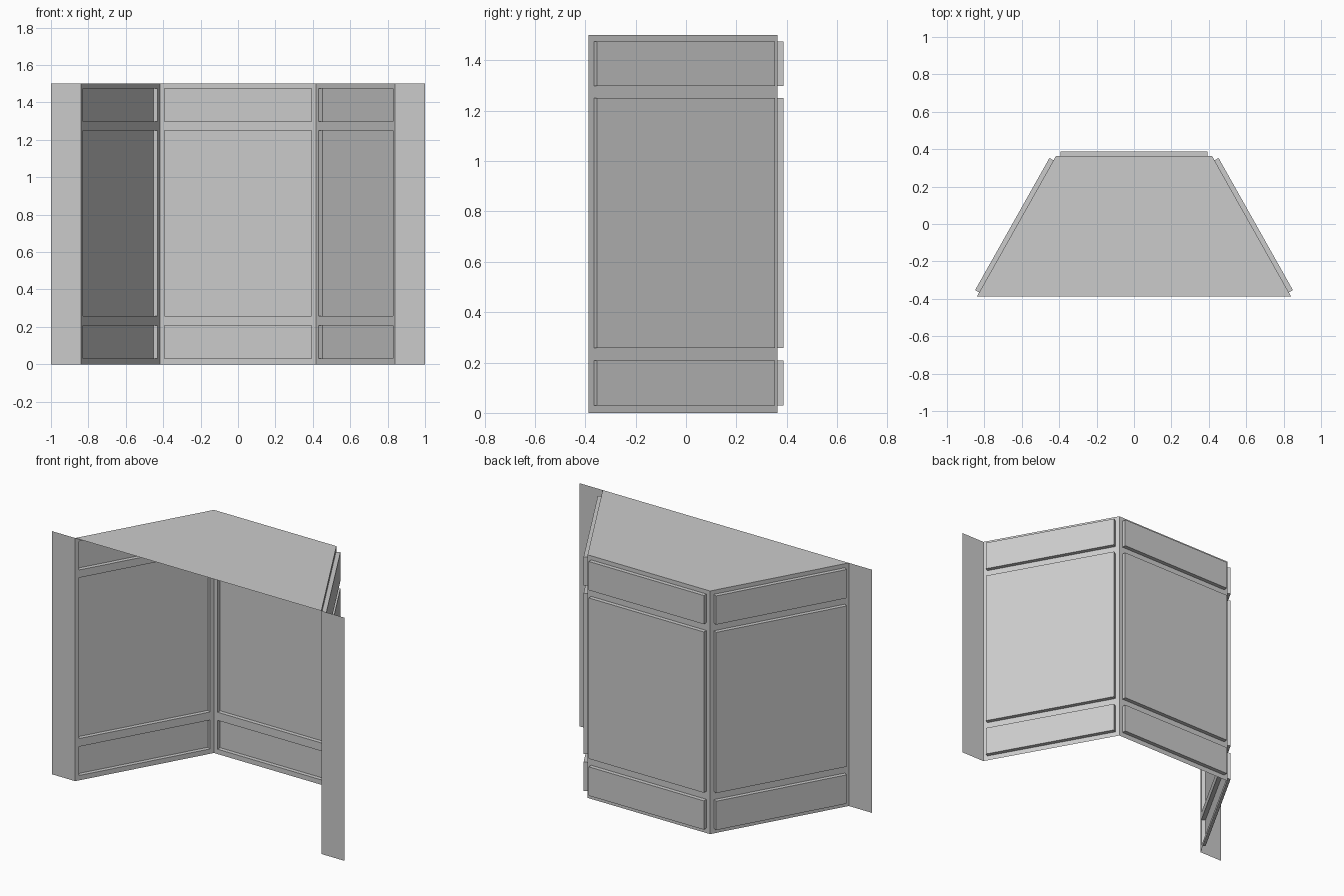
import bpy, bmesh
from mathutils import Vector

if "Cube" in bpy.data.objects:
    bpy.data.objects.remove(bpy.data.objects["Cube"])

H = 1.5          # wall height
FRONT = -0.3875  # plane of the flat side wings
BACK = 0.3625    # plane of the middle wall
MARGIN = 0.025   # frame width beside each panel
DEPTH = 0.025    # how far panels push outward
LEVELS = [0, 0.03, 0.208, 0.258, 1.25, 1.298, 1.475, H]
PANEL_ROWS = (1, 3, 5)

# plan of the wall, left to right
PLAN = [Vector((x, y, 0)) for x, y in
        [(-1, FRONT), (-0.84, FRONT), (-0.418, BACK),
         (0.418, BACK), (0.84, FRONT), (1, FRONT)]]
UP = Vector((0, 0, 1))


def make_object(name, bm):
    bmesh.ops.remove_doubles(bm, verts=bm.verts[:], dist=1e-5)
    mesh = bpy.data.meshes.new(name)
    bm.to_mesh(mesh)
    bm.free()
    obj = bpy.data.objects.new(name, mesh)
    bpy.context.collection.objects.link(obj)


def face(bm, points):
    return bm.faces.new([bm.verts.new(p) for p in points])


def flat(name, points):
    bm = bmesh.new()
    face(bm, points)
    make_object(name, bm)


def panelled_wall(name, a, b):
    """Thin wall whose three panels are pushed outward, hollow inside."""
    bm = bmesh.new()
    along = (b - a).normalized()
    out = UP.cross(along)
    cols = [a, a + along * MARGIN, b - along * MARGIN, b]
    panels = []
    for r, (z0, z1) in enumerate(zip(LEVELS, LEVELS[1:])):
        for c, (p, q) in enumerate(zip(cols, cols[1:])):
            f = face(bm, [q + UP * z0, p + UP * z0, p + UP * z1, q + UP * z1])
            if c == 1 and r in PANEL_ROWS:
                panels.append(f)
    for f in panels:
        ext = bmesh.ops.extrude_face_region(bm, geom=[f])
        verts = [g for g in ext["geom"] if isinstance(g, bmesh.types.BMVert)]
        bmesh.ops.translate(bm, verts=verts, vec=out * DEPTH)
        if f.is_valid:
            bmesh.ops.delete(bm, geom=[f], context='FACES_ONLY')
    make_object(name, bm)


# flat wings on either side of the bay
for name, i in (("left_wing", 0), ("right_wing", 4)):
    a, b = PLAN[i], PLAN[i + 1]
    flat(name, [b, a, a + UP * H, b + UP * H])

# three panelled bay walls
for name, i in (("left_bay_wall", 1), ("back_bay_wall", 2), ("right_bay_wall", 3)):
    panelled_wall(name, PLAN[i], PLAN[i + 1])

# flat roof over the bay, open underneath
flat("bay_roof", [p + UP * H for p in reversed(PLAN[1:5])])
